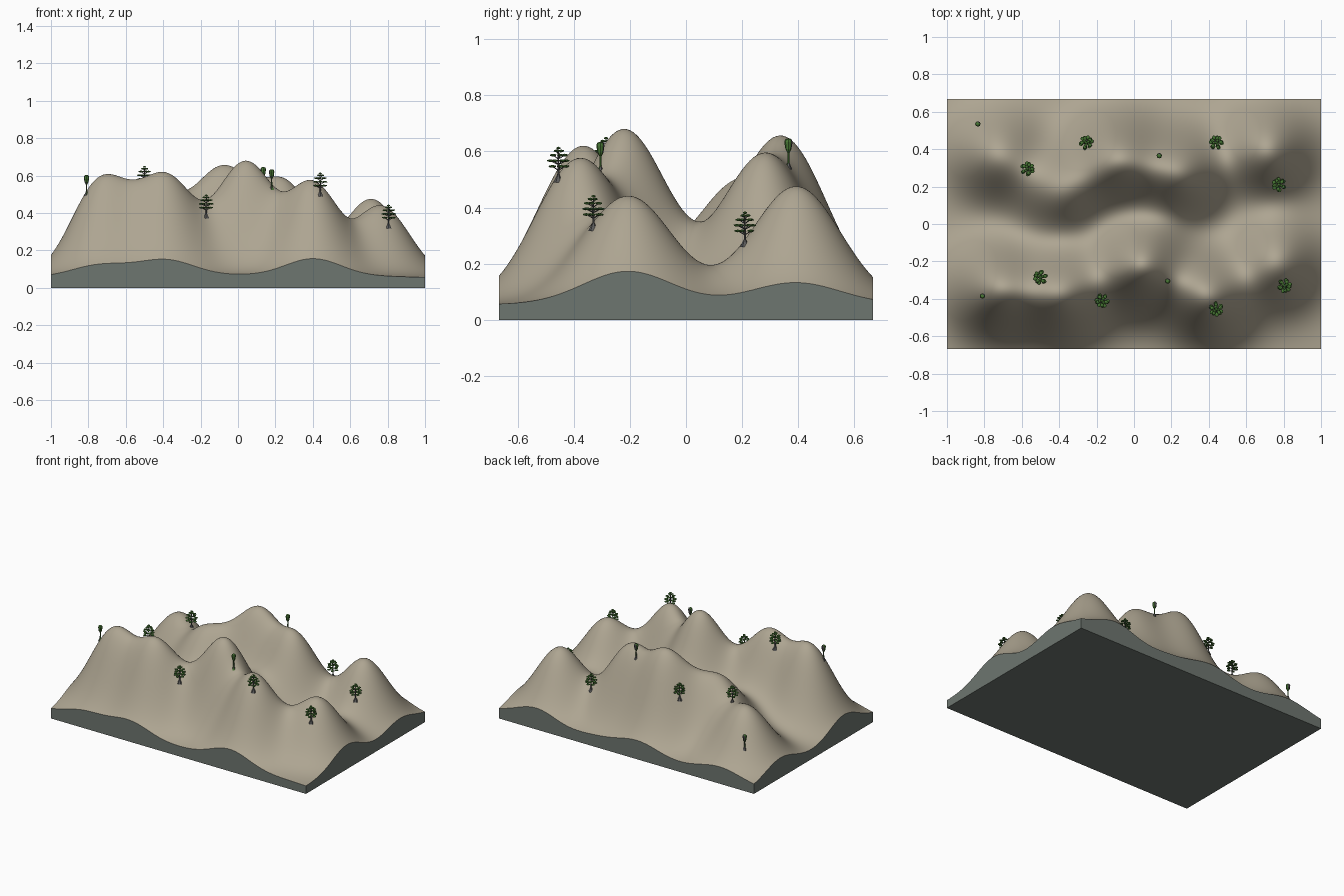
import bpy, bmesh, math
from mathutils import Matrix, Vector

if "Cube" in bpy.data.objects:
    bpy.data.objects.remove(bpy.data.objects["Cube"])

HALF_Y = 0.667
BASE = 0.055
SIGMA = 0.16


def material(name, rgb):
    m = bpy.data.materials.new(name)
    m.diffuse_color = (*rgb, 1)
    m.use_nodes = True
    m.node_tree.nodes["Principled BSDF"].inputs["Base Color"].default_value = m.diffuse_color
    return m


EARTH = material("sandy_earth", (0.42, 0.375, 0.285))
ROCK = material("grey_rock", (0.155, 0.18, 0.16))
BARK = material("grey_bark", (0.10, 0.10, 0.10))
LEAF = material("leaf_green", (0.065, 0.19, 0.035))

# Peaks and saddles along the two ridges: x, y, height
CREST = [
    (-.72, -.345, .605), (-.55, -.355, .58), (-.40, -.37, .62), (-.19, -.30, .47),
    (.05, -.22, .68), (.24, -.31, .515), (.40, -.37, .575), (.58, -.27, .37), (.74, -.21, .44),
    (-.73, .37, .43), (-.55, .27, .40), (-.39, .175, .495), (-.22, .25, .545),
    (-.08, .35, .655), (.10, .34, .58), (.26, .28, .58), (.50, .34, .31), (.70, .39, .475),
]


def bump(x, y, c):
    return math.exp(-((x - c[0]) ** 2 + (y - c[1]) ** 2) / (2 * SIGMA ** 2))


# Fit hill strengths so the smooth surface passes through the crest points
weights = [0.0] * len(CREST)


def height(x, y):
    return BASE + sum(w * bump(x, y, c) for w, c in zip(weights, CREST))


for sweep in range(250):
    for i, c in enumerate(CREST):
        weights[i] += c[2] - height(c[0], c[1])


def add_object(name, bm, mats, angle=None):
    mesh = bpy.data.meshes.new(name)
    bm.to_mesh(mesh)
    bm.free()
    for m in mats:
        mesh.materials.append(m)
    ob = bpy.data.objects.new(name, mesh)
    bpy.context.collection.objects.link(ob)
    if angle is not None:
        bpy.ops.object.select_all(action='DESELECT')
        ob.select_set(True)
        bpy.context.view_layer.objects.active = ob
        bpy.ops.object.shade_smooth_by_angle(angle=math.radians(angle))
    return ob


# Terrain block: hilly top, straight rock sides and flat bottom
bm = bmesh.new()
bmesh.ops.create_grid(bm, x_segments=150, y_segments=100, size=1)
for v in bm.verts:
    v.co.y *= HALF_Y
    v.co.z = max(0.045, height(v.co.x, v.co.y))
top = set(bm.faces)
rim = [e for e in bm.edges if e.is_boundary]
ret = bmesh.ops.extrude_edge_only(bm, edges=rim)["geom"]
for v in ret:
    if isinstance(v, bmesh.types.BMVert):
        v.co.z = 0
floor_edges = [e for e in bm.edges if e.is_boundary]
bmesh.ops.edgeloop_fill(bm, edges=floor_edges)
for f in bm.faces:
    f.material_index = 0 if f in top else 1
bmesh.ops.recalc_face_normals(bm, faces=bm.faces)
add_object("terrain", bm, [EARTH, ROCK], 35)


# Tree parts
def rod(bm, p, q, r1, r2, sides=6):
    p, q = Vector(p), Vector(q)
    d = q - p
    mat = Matrix.Translation((p + q) / 2) @ d.to_track_quat('Z', 'Y').to_matrix().to_4x4()
    bmesh.ops.create_cone(bm, cap_ends=True, segments=sides, radius1=r1, radius2=r2,
                          depth=d.length, matrix=mat)


def clump(bm, centre, sx, sz, turn=0.0):
    mat = (Matrix.Translation(centre) @ Matrix.Rotation(turn, 4, 'Z')
           @ Matrix.Diagonal((sx, sx * 0.85, sz, 1)))
    verts = bmesh.ops.create_icosphere(bm, subdivisions=1, radius=1, matrix=mat)["verts"]
    for f in {f for v in verts for f in v.link_faces}:
        f.material_index = 1


def tiered_tree(name, x, y, turn):
    bm = bmesh.new()
    rod(bm, (0, 0, -.012), (0, 0, .016), .018, .004)     # flared foot
    rod(bm, (0, 0, .012), (0, 0, .105), .004, .0015)     # trunk
    for k, (z, r, n, s) in enumerate([(.046, .026, 5, .014), (.066, .028, 6, .014),
                                      (.086, .023, 5, .013), (.101, .011, 3, .011)]):
        for i in range(n):
            a = turn + k * 0.6 + i * math.tau / n
            tip = (r * math.cos(a), r * math.sin(a), z)
            rod(bm, (0, 0, z - .014), tip, .0018, .001, 4)
            clump(bm, tip, s, .005, a)
    clump(bm, (0, 0, .111), .010, .005)
    ob = add_object(name, bm, [BARK, LEAF])
    ob.location = (x, y, height(x, y))


def slim_tree(name, x, y):
    bm = bmesh.new()
    rod(bm, (0, 0, -.012), (0, 0, .012), .014, .004)     # flared foot
    rod(bm, (0, 0, .01), (0, 0, .06), .004, .003)        # trunk
    # crown: stacked cone sections
    profile = [(.048, .004), (.062, .011), (.086, .0145), (.095, .012), (.099, .005)]
    start = len(bm.faces)
    for (z1, r1), (z2, r2) in zip(profile, profile[1:]):
        rod(bm, (0, 0, z1), (0, 0, z2), r1, r2, 8)
    bm.faces.ensure_lookup_table()
    for f in bm.faces[start:]:
        f.material_index = 1
    ob = add_object(name, bm, [BARK, LEAF])
    ob.location = (x, y, height(x, y))


TIERED = [(-.57, .295), (-.255, .435), (.44, .435), (.775, .21),
          (-.50, -.285), (-.17, -.41), (.44, -.455), (.805, -.33)]
SLIM = [(-.835, .535), (.135, .365), (-.81, -.385), (.18, -.305)]
for i, (x, y) in enumerate(TIERED):
    tiered_tree(f"tiered_tree_{i + 1}", x, y, i * 0.7)
for i, (x, y) in enumerate(SLIM):
    slim_tree(f"slim_tree_{i + 1}", x, y)
